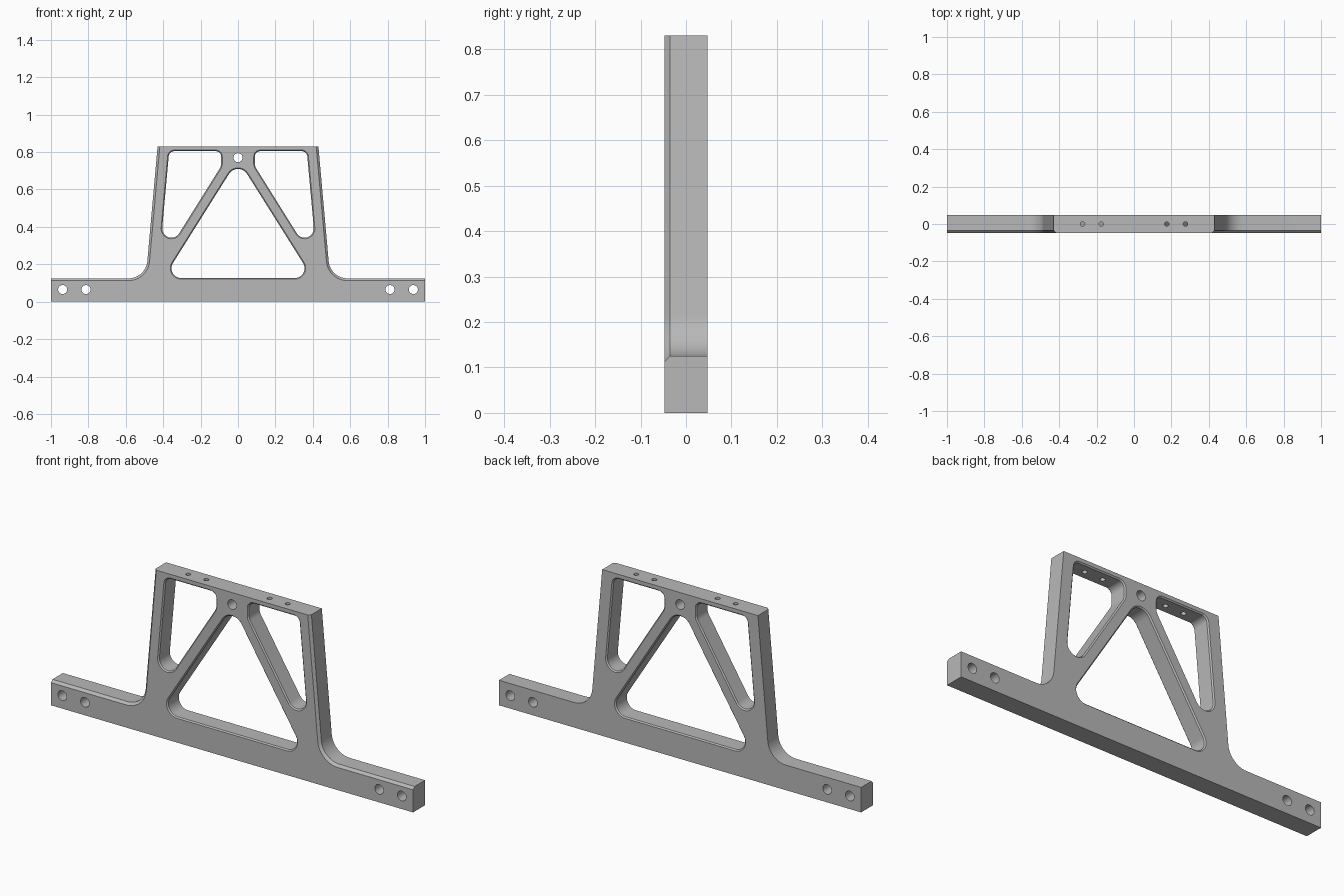
import bpy, bmesh, math
from mathutils import Vector

if "Cube" in bpy.data.objects:
    bpy.data.objects.remove(bpy.data.objects["Cube"])

HALF = 0.047      # half thickness of the plate
EDGE = 0.012      # bevel on the outer front edges
LIP = 0.006       # bevel around the windows


def rounded(points, radii, grow, segments=10):
    """Counter-clockwise outline with each edge moved outwards and each corner rounded."""
    pts = [Vector(p) for p in points]
    n = len(pts)
    dirs = [(pts[(i + 1) % n] - pts[i]).normalized() for i in range(n)]
    offs = [p + Vector((d.y, -d.x)) * g for p, d, g in zip(pts, dirs, grow)]
    out = []
    for i in range(n):
        a, b = dirs[i - 1], dirs[i]
        cross = a.x * b.y - a.y * b.x
        w = offs[i] - offs[i - 1]
        corner = offs[i - 1] + a * ((w.x * b.y - w.y * b.x) / cross)
        if radii[i] == 0:
            out.append(corner)
            continue
        side = 1 if cross > 0 else -1
        r = radii[i] + side * grow[i]
        turn = math.atan2(cross, a.dot(b))
        start = corner - a * (r * math.tan(abs(turn) / 2))
        centre = start + Vector((-a.y, a.x)) * (side * r)
        for k in range(segments + 1):
            t = turn * k / segments
            v = start - centre
            out.append(centre + Vector((v.x * math.cos(t) - v.y * math.sin(t),
                                        v.x * math.sin(t) + v.y * math.cos(t))))
    return out


def loft(bm, rings):
    """Closed solid through rings of equal length, given as (y, outline)."""
    loops = [[bm.verts.new((p.x, y, p.y)) for p in ring] for y, ring in rings]
    n = len(loops[0])
    faces = [bm.faces.new(loops[0]), bm.faces.new(loops[-1][::-1])]
    for lo, hi in zip(loops, loops[1:]):
        for i in range(n):
            j = (i + 1) % n
            faces.append(bm.faces.new((lo[i], hi[i], hi[j], lo[j])))
    bmesh.ops.recalc_face_normals(bm, faces=faces)


def circle(x, z, r, n=32):
    return [Vector((x + r * math.cos(2 * math.pi * k / n),
                    z + r * math.sin(2 * math.pi * k / n))) for k in range(n)]


def make(name, bm):
    mesh = bpy.data.meshes.new(name)
    bm.to_mesh(mesh)
    bm.free()
    obj = bpy.data.objects.new(name, mesh)
    bpy.context.collection.objects.link(obj)
    return obj


def window(bm, points, radii):
    """Window cutter that flares at both faces of the plate."""
    def ring(g):
        return rounded(points, radii, [g] * len(points))
    out = 0.02
    loft(bm, [(-HALF - out, ring(LIP + out)), (-HALF + LIP, ring(0)),
              (HALF - LIP, ring(0)), (HALF + out, ring(LIP + out))])


# Plate: foot bar with a tapering tower, front edges bevelled on arms and legs
outline = [(-1, 0), (1, 0), (1, 0.125), (0.493, 0.125), (0.43, 0.83),
           (-0.43, 0.83), (-0.493, 0.125), (-1, 0.125)]
radii = [0, 0, 0, 0.1, 0, 0, 0.1, 0]
bevelled = [0, 0, -EDGE, -EDGE, 0, -EDGE, -EDGE, 0]
full = rounded(outline, radii, [0] * 8, 16)
bm = bmesh.new()
loft(bm, [(-HALF, rounded(outline, radii, bevelled, 16)), (-HALF + EDGE, full), (HALF, full)])
bracket = make("bracket_plate", bm)

# Windows and bolt holes
bm = bmesh.new()
window(bm, [(-0.398, 0.127), (0.398, 0.127), (0, 0.76)], [0.052, 0.052, 0.057])
side = [(0.09, 0.805), (0.09, 0.725), (0.4235, 0.191), (0.368, 0.805)]
side_radii = [0.03, 0.05, 0.049, 0.03]
window(bm, side, side_radii)
window(bm, [(-x, z) for x, z in side[::-1]], side_radii[::-1])
bolts = [(s * x, 0.065) for s in (-1, 1) for x in (0.8125, 0.9375)] + [(0, 0.77)]
for x, z in bolts:
    hole = circle(x, z, 0.024)
    loft(bm, [(-0.1, hole), (0.1, hole)])
openings = make("opening_cutter", bm)

# Small vertical holes through the top beam
bm = bmesh.new()
for x in (-0.275, -0.175, 0.175, 0.275):
    rings = [[bm.verts.new((p.x, p.y, z)) for p in circle(x, 0, 0.012, 20)] for z in (0.78, 0.86)]
    bm.faces.new(rings[0][::-1])
    bm.faces.new(rings[1])
    for i in range(20):
        j = (i + 1) % 20
        bm.faces.new((rings[0][i], rings[0][j], rings[1][j], rings[1][i]))
bmesh.ops.recalc_face_normals(bm, faces=bm.faces[:])
pins = make("pin_hole_cutter", bm)

# Cut and finish
bpy.context.view_layer.objects.active = bracket
bracket.select_set(True)
for cutter in (openings, pins):
    mod = bracket.modifiers.new(cutter.name, "BOOLEAN")
    mod.operation = "DIFFERENCE"
    mod.solver = "EXACT"
    mod.object = cutter
    bpy.ops.object.modifier_apply(modifier=mod.name)
    bpy.data.objects.remove(cutter)

grey = bpy.data.materials.new("grey metal")
grey.diffuse_color = (0.48, 0.48, 0.48, 1)
grey.use_nodes = True
grey.node_tree.nodes["Principled BSDF"].inputs["Base Color"].default_value = grey.diffuse_color
bracket.data.materials.clear()
bracket.data.materials.append(grey)
bpy.ops.object.shade_smooth_by_angle(angle=math.radians(25))
